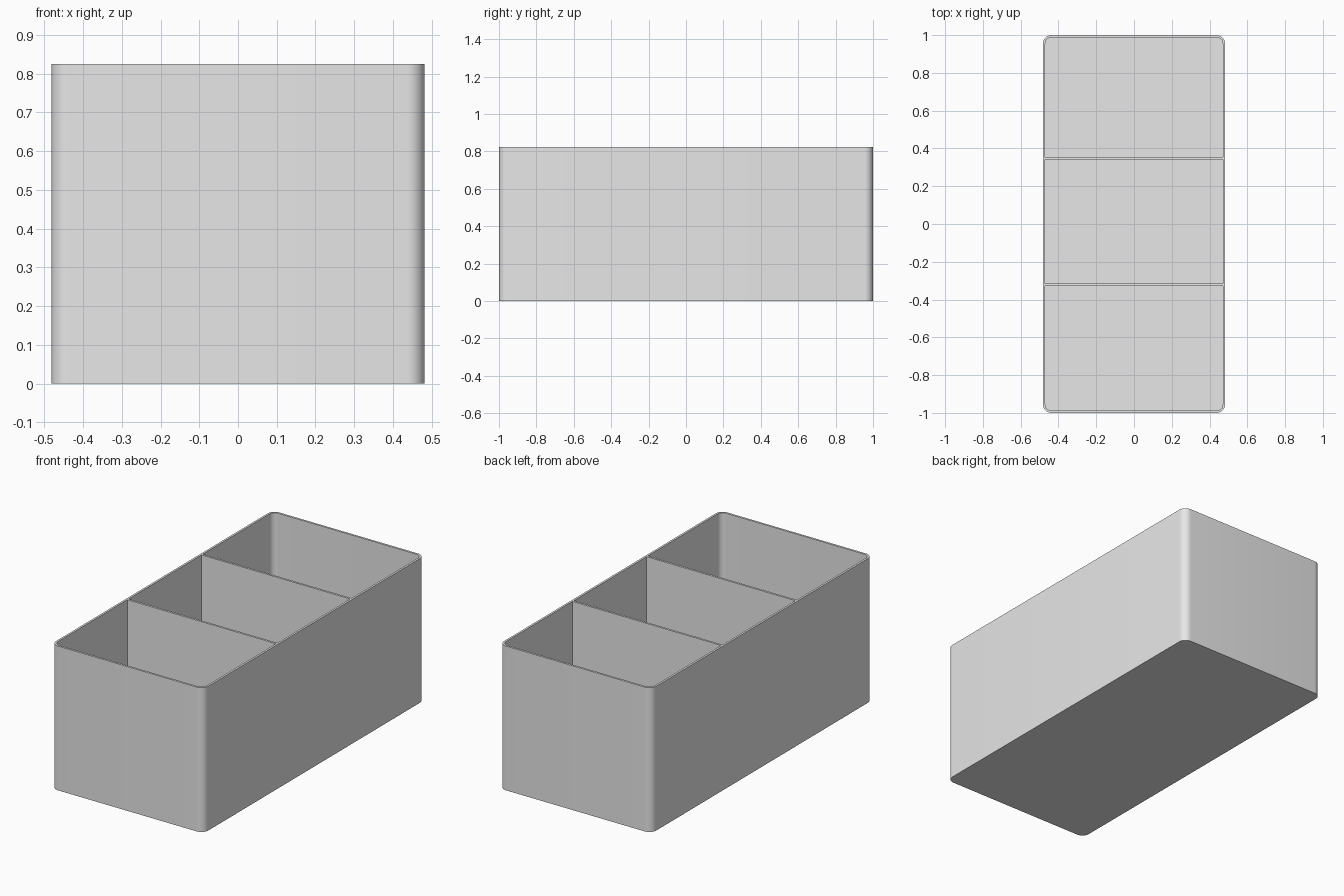
import bpy
import bmesh
from math import sin, cos, pi

WIDTH, LENGTH, HEIGHT = 0.964, 2.0, 0.825
WALL, FLOOR, RADIUS = 0.012, 0.012, 0.045
CORNER_STEPS = 10

cube = bpy.data.objects.get("Cube")
if cube:
    bpy.data.objects.remove(cube, do_unlink=True)

grey = bpy.data.materials.new("light_grey_plastic")
grey.use_nodes = True
grey.diffuse_color = (0.8, 0.8, 0.8, 1)
grey.node_tree.nodes["Principled BSDF"].inputs["Base Color"].default_value = (0.8, 0.8, 0.8, 1)


def finish(name, bm):
    bmesh.ops.recalc_face_normals(bm, faces=bm.faces)
    mesh = bpy.data.meshes.new(name)
    bm.to_mesh(mesh)
    bm.free()
    mesh.materials.append(grey)
    obj = bpy.data.objects.new(name, mesh)
    bpy.context.collection.objects.link(obj)
    return obj


def rounded_loop(bm, inset, z):
    """Ring of vertices along a rounded rectangle."""
    r = RADIUS - inset
    cx, cy = WIDTH / 2 - RADIUS, LENGTH / 2 - RADIUS
    verts = []
    for k, (sx, sy) in enumerate(((1, 1), (-1, 1), (-1, -1), (1, -1))):
        for i in range(CORNER_STEPS + 1):
            a = (k + i / CORNER_STEPS) * pi / 2
            verts.append(bm.verts.new((sx * cx + r * cos(a), sy * cy + r * sin(a), z)))
    return verts


# Open tray: outer wall, rim, inner wall, and the two sides of the floor
bm = bmesh.new()
loops = [rounded_loop(bm, inset, z) for inset, z in
         ((0, 0), (0, HEIGHT), (WALL, HEIGHT), (WALL, FLOOR))]
for low, high in zip(loops, loops[1:]):
    for i in range(len(low)):
        j = (i + 1) % len(low)
        bm.faces.new((low[i], low[j], high[j], high[i]))
bm.faces.new(loops[0])
bm.faces.new(loops[-1])
tray = finish("tray", bm)
bpy.context.view_layer.objects.active = tray
tray.select_set(True)
bpy.ops.object.shade_smooth_by_angle(angle=pi / 6)

# Two thin dividers between the side walls
for name, y in (("front_divider", -0.322), ("back_divider", 0.348)):
    bm = bmesh.new()
    bmesh.ops.create_cube(bm, size=1)
    bmesh.ops.scale(bm, vec=(WIDTH - 2 * WALL, WALL, HEIGHT - FLOOR), verts=bm.verts)
    bmesh.ops.translate(bm, vec=(0, y, (HEIGHT + FLOOR) / 2), verts=bm.verts)
    finish(name, bm)
